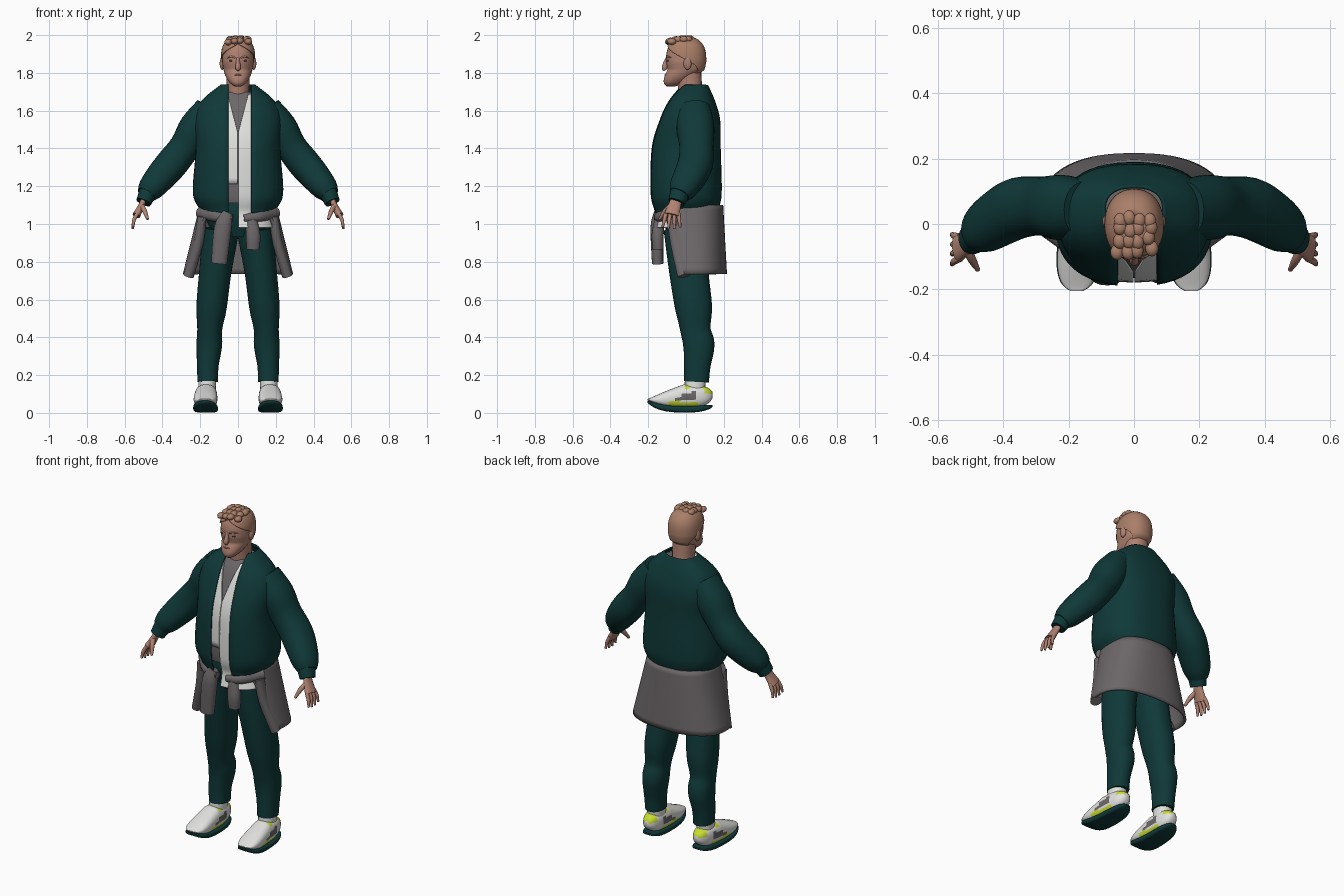
import bpy, bmesh, math, random
from mathutils import Vector

if "Cube" in bpy.data.objects:
    bpy.data.objects.remove(bpy.data.objects["Cube"])
random.seed(4)


def material(name, red, green, blue):
    mat = bpy.data.materials.new(name)
    mat.use_nodes = True
    mat.diffuse_color = (red, green, blue, 1)
    shader = mat.node_tree.nodes["Principled BSDF"]
    shader.inputs["Base Color"].default_value = mat.diffuse_color
    shader.inputs["Roughness"].default_value = .8
    return mat


GREEN = material("dark green cloth", .005, .04, .04)
GRAY = material("warm gray cloth", .15, .135, .14)
WHITE = material("white cloth", .75, .75, .74)
SKIN = material("skin", .43, .22, .165)
HAIR = material("light brown hair", .4, .21, .14)
DARK = material("dark eye", .09, .05, .045)
LIME = material("lime trim", .58, .72, .03)


def smooth_rings(rings, steps):
    """Catmull-Rom interpolation of every ring value."""
    result = []
    last = len(rings) - 1
    for i in range(last):
        quad = [rings[max(i - 1, 0)], rings[i], rings[i + 1], rings[min(i + 2, last)]]
        for k in range(steps):
            t = k / steps
            result.append([b + t / 2 * (c - a + t * (2 * a - 5 * b + 4 * c - d + t * (3 * (b - c) + d - a)))
                           for a, b, c, d in zip(*quad)])
    return result + [list(rings[-1])]


def section_axes(rings, i, axis):
    """The two directions that span the cross-section of a ring."""
    if axis == "Z":
        return Vector((1, 0, 0)), Vector((0, 1, 0))
    if axis == "Y":
        return Vector((1, 0, 0)), Vector((0, 0, 1))
    after, before = rings[min(i + 1, len(rings) - 1)], rings[max(i - 1, 0)]
    tangent = (Vector(after[:3]) - Vector(before[:3])).normalized()
    across = Vector((0, 1, 0))
    across = (across - tangent * across.dot(tangent)).normalized()
    return across, tangent.cross(across)


def loft(name, rings, mats, axis="Z", power=2.2, segments=32, thickness=0, rule=None, side=1):
    """Skin rings (x, y, z, radius, radius); two extra angles make an open shell."""
    closed = len(rings[0]) == 5
    bm = bmesh.new()
    rows = []
    for i, ring in enumerate(rings):
        centre = Vector(ring[:3])
        u, v = section_axes(rings, i, axis)
        start, end = (0, math.tau) if closed else ring[5:]
        row = []
        for k in range(segments if closed else segments + 1):
            angle = start + (end - start) * k / segments
            c, s = math.cos(angle), math.sin(angle)
            p = centre + u * ring[3] * math.copysign(abs(c) ** (2 / power), c)
            p += v * ring[4] * math.copysign(abs(s) ** (2 / power), s)
            row.append(bm.verts.new((p.x * side, p.y, p.z)))
        rows.append(row)
    for low, high in zip(rows, rows[1:]):
        for k in range(segments):
            j = (k + 1) % len(low)
            bm.faces.new((low[k], low[j], high[j], high[k]))
    if closed:
        bm.faces.new(rows[0])
        bm.faces.new(rows[-1])
    bmesh.ops.recalc_face_normals(bm, faces=bm.faces)
    if rule:
        for face in bm.faces:
            face.material_index = rule(face.calc_center_median())
    mesh = bpy.data.meshes.new(name)
    bm.to_mesh(mesh)
    bm.free()
    for mat in mats:
        mesh.materials.append(mat)
    ob = bpy.data.objects.new(name, mesh)
    bpy.context.collection.objects.link(ob)
    if thickness:
        solid = ob.modifiers.new("thickness", "SOLIDIFY")
        solid.thickness, solid.offset = thickness, 0
    bpy.ops.object.select_all(action="DESELECT")
    ob.select_set(True)
    bpy.context.view_layer.objects.active = ob
    bpy.ops.object.shade_smooth_by_angle(angle=math.radians(50))


def pair(name, rings, mats, **options):
    for side, label in ((1, "left_"), (-1, "right_")):
        loft(label + name, rings, mats, side=side, **options)


def limb(name, points, mat, flat=1, build=pair, segments=20):
    """Tube through points (x, y, z, radius); flat scales its width across."""
    rings = [(x, y, z, r, r * flat) for x, y, z, r in smooth_rings(points, 4)]
    build(name, rings, [mat], axis="path", segments=segments)


def ball(name, centre, radii, mat, build=loft):
    """Ellipsoid from latitude rings."""
    x, y, z = centre
    rings = []
    for i in range(13):
        angle = math.pi * (i / 12 - .5) * .97
        c = math.cos(angle)
        rings.append((x, y, z + radii[2] * math.sin(angle), radii[0] * c, radii[1] * c))
    build(name, rings, [mat], power=2, segments=16)


# Torso profile shared by all upper garments: height, depth centre, half width, half depth
TORSO = smooth_rings([
    (.98, 0, .21, .18), (1.06, 0, .19, .165), (1.16, 0, .235, .185), (1.4, 0, .22, .18),
    (1.55, .02, .23, .157), (1.65, .03, .19, .12), (1.735, .045, .088, .068)], 8)


def front_angle(x, half_width, power=2.4):
    ratio = min(abs(x) / half_width, .95)
    return -math.acos(math.copysign(ratio ** (power / 2), x))


def garment(name, mat, low, high, inset, edges=None, around=False):
    """Torso layer; edges(z) gives its front x limits, around takes the far side of them."""
    rings = []
    for z, y, rx, ry in TORSO:
        if low <= z <= high:
            ring = (0, y, z, rx - inset, ry - inset)
            if edges:
                start, end = (front_angle(x, rx - inset) for x in edges(z))
                ring += (end, start + math.tau) if around else (start, end)
            rings.append(ring)
    loft(name, rings, [mat], power=2.4, segments=48, thickness=.008 if edges else 0)


def neckline(z):
    return max(.002, (z - 1.48) * .26)


# Jacket, open shirt and undershirt
garment("jacket", GREEN, 1.05, 2, 0, lambda z: (-.05, .07), around=True)
garment("shirt_left_half", WHITE, .98, 1.69, .012, lambda z: (neckline(z), .12 + max(0, 1.2 - z) * .3))
garment("shirt_right_half", WHITE, 1.2, 1.69, .012, lambda z: (-.12, -neckline(z)))
garment("undershirt", GRAY, 1.1, 1.7, .022)

# Sleeves and cuffs
limb("sleeve", [(.15, .045, 1.61, .085), (.22, .05, 1.51, .1), (.28, .055, 1.41, .09), (.35, .05, 1.32, .093),
                (.41, .02, 1.25, .087), (.46, -.015, 1.19, .075), (.485, -.035, 1.155, .055)],
     GREEN, .92, segments=32)
limb("cuff", [(.475, -.03, 1.17, .054), (.5, -.05, 1.115, .045)], GREEN, .9)

# Trousers
limb("trouser_hips", [(0, 0, 1.14, .13), (0, 0, 1.04, .13), (0, 0, .93, .09)], GREEN, 1.35, loft)
limb("trouser_leg", [(.09, 0, .97, .118), (.12, .015, .75, .104), (.14, .04, .56, .098), (.15, .05, .44, .08),
                     (.152, .068, .36, .083), (.16, .06, .25, .07), (.16, .055, .165, .066)],
     GREEN, .82, segments=32)

# Sweater tied round the waist
skirt = []
for i in range(13):
    t = i / 12
    half_width = .195 + .09 * t
    opening = front_angle(half_width * (.67 + .3 * math.sqrt(t)), half_width)
    skirt.append((0, .015 + .02 * t, 1.1 - .365 * t, half_width, .175, opening, math.pi - opening))
loft("tied_sweater_back", skirt, [GRAY], power=2.4, segments=48, thickness=.014)
limb("tied_sweater_fold", [(.2, -.04, 1.06, .03), (.11, -.13, 1.04, .03), (.03, -.15, 1.03, .02)], GRAY)
limb("tied_sweater_flap", [(.19, -.07, 1.04, .03), (.21, -.05, .9, .033), (.262, -.01, .725, .035)], GRAY, .8)
limb("hanging_sleeve_right", [(-.055, -.15, 1.06, .02), (-.08, -.155, .98, .033), (-.1, -.15, .79, .03)],
     GRAY, 1.4, loft)
limb("hanging_sleeve_left", [(.07, -.14, 1.03, .025), (.08, -.15, .94, .032), (.08, -.148, .865, .028)],
     GRAY, 1.2, loft)


# Shoes: s runs from heel to toe
def shoe_rings(top, bottom, grow):
    rings = []
    for i in range(41):
        s = .01 + .98 * i / 40
        taper = math.sqrt(1 - abs(2 * s - 1) ** 4)
        low, high = bottom(s), top(s)
        rings.append((.165 + .01 * s, .144 - .352 * s, (low + high) / 2,
                      (.053 + .015 * s) * taper * grow, (high - low) / 2 * taper))
    return rings


def sole_bottom(s):
    return .045 * s ** 5 + .02 * (1 - s) ** 6


def shoe_top(s):
    return .15 - max(0, s - .45) * .13


def shoe_colour(p):
    if p.z > .13 and p.y > -.01 or p.y > .1 and p.z > .1:
        return 2
    if p.z < .06 and -.09 < p.y < .06:
        return 2
    return int(.07 < p.z < .1 + p.y * .3 and p.y > -.06 and p.y < .05)


pair("shoe_upper", shoe_rings(shoe_top, lambda s: sole_bottom(s) + .02, 1), [WHITE, GRAY, LIME],
     axis="Y", power=2.5, rule=shoe_colour)
pair("shoe_sole", shoe_rings(lambda s: sole_bottom(s) + .035, sole_bottom, 1.04), [GREEN], axis="Y", power=4)
limb("sock", [(.165, .045, .1, .055), (.162, .05, .19, .055)], WHITE, .85)

# Hands
limb("palm", [(.497, -.046, 1.14, .03), (.51, -.06, 1.1, .033), (.538, -.075, 1.045, .042)], SKIN, .5)
for i, finger in enumerate(("index", "middle", "ring", "little")):
    y = -.106 + i * .022
    spread = (i - 2) * .009
    tip = .97 + .008 * abs(i - 1.5)
    limb(finger + "_finger", [(.533, y, 1.055, .011), (.551, y + spread / 2, 1.02, .01),
                              (.557, y + spread, tip, .006)], SKIN, segments=10)
limb("thumb", [(.512, -.075, 1.1, .014), (.495, -.11, 1.07, .013), (.478, -.14, 1.025, .007)], SKIN, segments=10)


# Head: t runs from chin to crown
def head_ring(t, grow=0):
    taper = math.sqrt(1 - abs(2 * t - 1) ** 3) * (.75 + .25 * min(1, 2 * t))
    chin_shift = -.08 * max(0, 1 - t / .35)
    return (0, chin_shift - .003, 1.725 + .262 * t + grow * t, .084 * taper + grow, .103 * taper + grow)


def hairline(t):
    return math.radians(max(-90, 50 - 300 * (t - .25) ** 1.5))


levels = [.01 + .98 * i / 32 for i in range(33)]
loft("head", [head_ring(t) for t in levels], [SKIN])
loft("hair", [head_ring(t, .005) + (hairline(t), math.pi - hairline(t)) for t in levels if t > .25],
     [HAIR], segments=40, thickness=.005)
limb("neck", [(0, .03, 1.62, .075), (0, .025, 1.68, .064), (0, .015, 1.8, .066)], SKIN, .95, loft)
limb("nose", [(0, -.1, 1.88, .008), (0, -.112, 1.83, .016), (0, -.108, 1.815, .01)], SKIN, .9, loft)
for name, drop in (("upper_lip", 0), ("lower_lip", .01)):
    ball(name, (0, -.106, 1.789 - drop), (.022, .008, .005), SKIN)
ball("eye", (.034, -.094, 1.864), (.014, .007, .005), DARK, pair)
ball("ear", (.084, .008, 1.85), (.013, .021, .034), SKIN, pair)
limb("eyebrow", [(.014, -.103, 1.88, .004), (.036, -.097, 1.886, .005), (.058, -.08, 1.88, .003)], HAIR)

# Ruffled hair on the crown
for i in range(16):
    x = (i % 4 - 1.5) * .032 + random.uniform(-.008, .008)
    y = (i // 4 - 2.5) * .032 + random.uniform(-.008, .008)
    ball("hair_tuft_" + str(i + 1), (x, y, 1.983 - 2 * (x * x + y * y)), (.02, .024, .017), HAIR)
